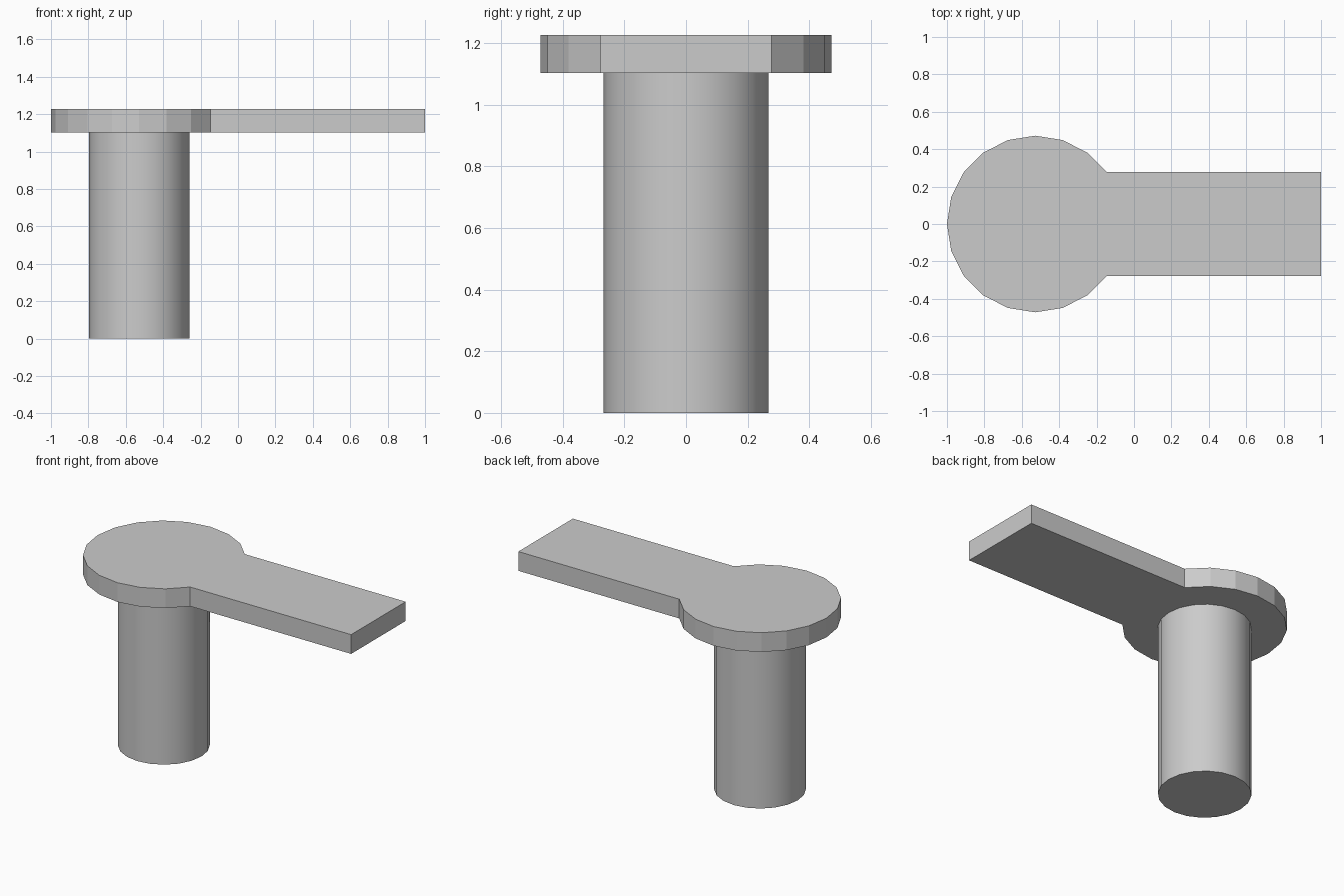
import bpy, bmesh, math

if "Cube" in bpy.data.objects:
    bpy.data.objects.remove(bpy.data.objects["Cube"])

CX = -0.528            # shared axis of the disc and post
SIDES = 20
STEP = 2 * math.pi / SIDES


def extrude_profile(name, points, z0, z1, smooth=False):
    """Closed prism from a counter-clockwise outline."""
    bm = bmesh.new()
    face = bm.faces.new([bm.verts.new((x, y, z0)) for x, y in points])
    result = bmesh.ops.extrude_face_region(bm, geom=[face], use_keep_orig=True)
    for v in result["geom"]:
        if isinstance(v, bmesh.types.BMVert):
            v.co.z = z1
    bmesh.ops.recalc_face_normals(bm, faces=bm.faces)
    mesh = bpy.data.meshes.new(name)
    bm.to_mesh(mesh)
    bm.free()
    obj = bpy.data.objects.new(name, mesh)
    bpy.context.collection.objects.link(obj)
    if smooth:
        bpy.ops.object.select_all(action='DESELECT')
        obj.select_set(True)
        bpy.context.view_layer.objects.active = obj
        bpy.ops.object.shade_smooth_by_angle(angle=math.radians(30))
    return obj


def arc(radius, first, last):
    return [(CX + radius * math.cos(i * STEP), radius * math.sin(i * STEP))
            for i in range(first, last + 1)]


# Keyhole-shaped plate: round head running straight into the flat arm
head = arc(0.472, 2, SIDES - 2)
half_width = head[0][1]
extrude_profile("head_and_arm", head + [(1, -half_width), (1, half_width)], 1.103, 1.227)

# Round post under the head
extrude_profile("post", arc(0.268, 0, SIDES - 1), 0, 1.103, smooth=True)
